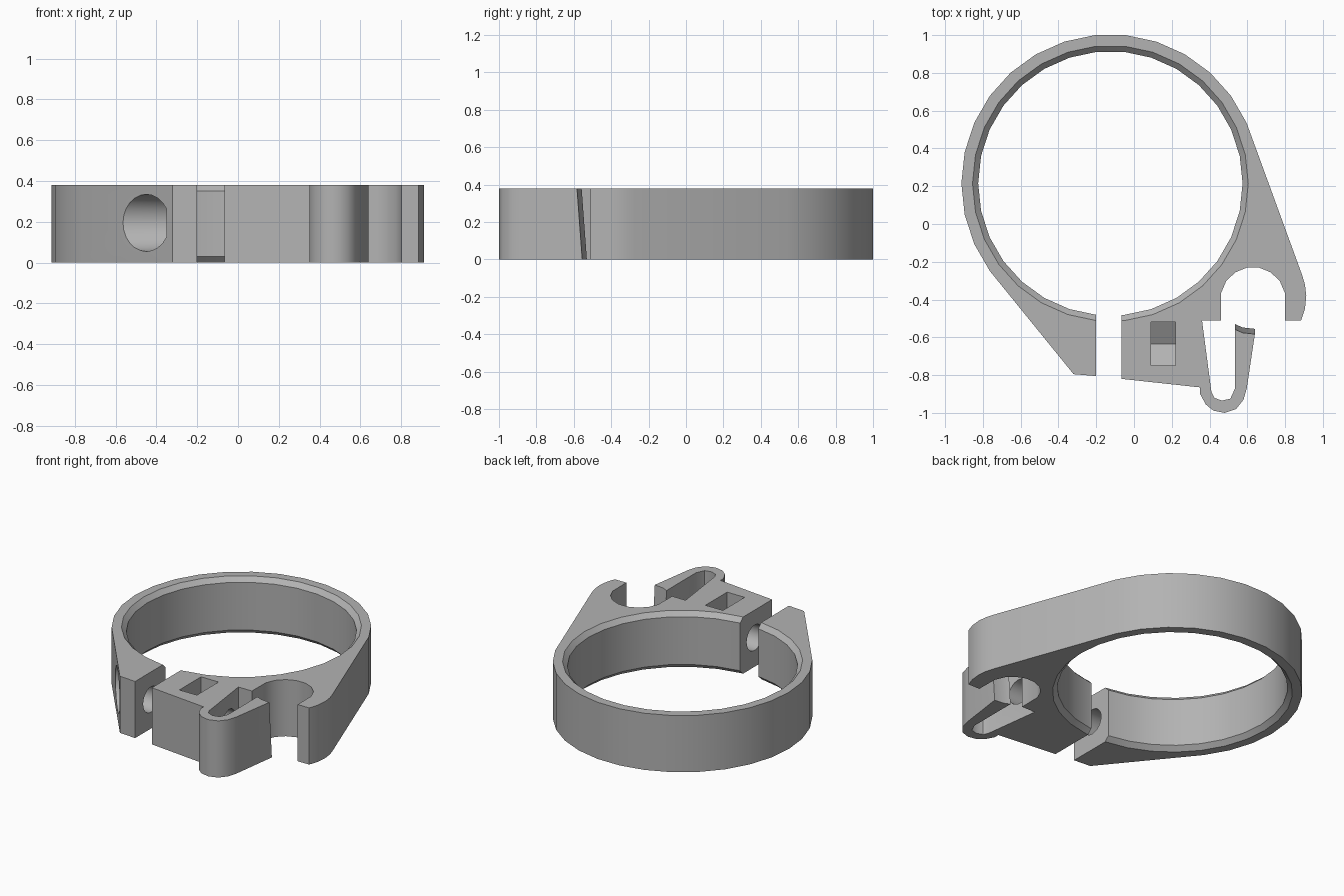
import bpy, bmesh, math
from mathutils import Matrix, Vector

if "Cube" in bpy.data.objects:
    bpy.data.objects.remove(bpy.data.objects["Cube"])

HEIGHT = 0.38
RING = Vector((-0.125, 0.215))     # ring centre
BOLT_Y, BOLT_Z = -0.635, 0.195     # clamp bolt axis, along x

grey = bpy.data.materials.new("mid grey")
grey.use_nodes = True
colour = (0.45, 0.45, 0.45, 1)
grey.diffuse_color = colour
grey.node_tree.nodes["Principled BSDF"].inputs["Base Color"].default_value = colour


def arc(centre, radius, start, end, steps):
    angles = [math.radians(start + (end - start) * i / steps) for i in range(steps + 1)]
    return [(centre[0] + radius * math.cos(a), centre[1] + radius * math.sin(a)) for a in angles]


def finish(bm, name):
    bmesh.ops.recalc_face_normals(bm, faces=bm.faces)
    mesh = bpy.data.meshes.new(name)
    bm.to_mesh(mesh)
    bm.free()
    mesh.materials.append(grey)
    obj = bpy.data.objects.new(name, mesh)
    bpy.context.collection.objects.link(obj)
    return obj


def loft(name, rings):
    """Closed solid through equal-length rings of 3D points."""
    bm = bmesh.new()
    loops = [[bm.verts.new(p) for p in ring] for ring in rings]
    for a, b in zip(loops, loops[1:]):
        for i in range(len(a)):
            j = (i + 1) % len(a)
            bm.faces.new((a[i], a[j], b[j], b[i]))
    bm.faces.new(loops[0])
    bm.faces.new(loops[-1])
    return finish(bm, name)


def x_prism(name, outline, x0, x1):
    return loft(name, [[(x, y, z) for y, z in outline] for x in (x0, x1)])


def cut(target, cutter):
    mod = target.modifiers.new(cutter.name, 'BOOLEAN')
    mod.operation, mod.solver, mod.object = 'DIFFERENCE', 'EXACT', cutter
    bpy.context.view_layer.objects.active = target
    bpy.ops.object.modifier_apply(modifier=mod.name)
    bpy.data.objects.remove(cutter)


# Clamp outline: ring back, clamp ears, spring clip, cable cradle, hooked end
tip = [(0.64, -0.555), (0.575, -0.548), (0.535, -0.53)]
before_tip = arc(RING, 0.789, 24, 216, 16) + [
    (-0.32, -0.795), (-0.2, -0.805), (-0.065, -0.82), (0.35, -0.865),
    (0.35, -0.9), (0.38, -0.955), (0.42, -0.988), (0.48, -1.0),
    (0.54, -0.98), (0.58, -0.93), (0.597, -0.87)]
after_tip = [
    (0.535, -0.87), (0.51, -0.925), (0.465, -0.935), (0.425, -0.92), (0.41, -0.89),
    (0.36, -0.51), (0.46, -0.51)] + arc((0.63, -0.4), 0.172, 168, 12, 7) + [
    (0.8, -0.51), (0.885, -0.51), (0.905, -0.45), (0.912, -0.38), (0.905, -0.32), (0.89, -0.27)]


def level(z, tip_shift):
    points = before_tip + [(x, y - tip_shift) for x, y in tip] + after_tip
    return [(x, y, z) for x, y in points]


clamp = loft("ring_clamp", [level(0, 0), level(HEIGHT, 0.028)])

# Bore with a chamfer at both rims
bore = [(0.76, -0.03), (0.73, 0), (0.7, 0.03), (0.7, HEIGHT - 0.03), (0.73, HEIGHT), (0.76, HEIGHT + 0.03)]
cut(clamp, loft("bore_cutter", [[(x, y, z) for x, y in arc(RING, r, 0, 348, 29)] for r, z in bore]))

# Gap between the clamp ears
gap = [(-1.2, -0.2), (-0.2, -0.2), (-0.2, 0.6), (-1.2, 0.6)]
cut(clamp, x_prism("gap_cutter", gap, -0.2, -0.065))

# Bolt hole through both ears, and the bolt head recess in the sloping side
axis = (BOLT_Y, BOLT_Z)
cut(clamp, x_prism("bolt_hole_cutter", arc(axis, 0.085, 0, 345, 23), -0.5, 0.48))
cut(clamp, x_prism("head_recess_cutter", arc(axis, 0.14, 0, 345, 23), -0.9, -0.35))

# Nut pocket: open at the top, pointed hexagon floor
half = 0.115
slope = half / math.sqrt(3)
pocket = [(BOLT_Y - half, 0.6), (BOLT_Y - half, BOLT_Z - slope), (BOLT_Y, BOLT_Z - 2 * slope),
          (BOLT_Y + half, BOLT_Z - slope), (BOLT_Y + half, 0.6)]
cut(clamp, x_prism("nut_pocket_cutter", pocket, 0.09, 0.22))

# Smooth curved walls, crisp edges
bpy.ops.object.select_all(action='DESELECT')
clamp.select_set(True)
bpy.context.view_layer.objects.active = clamp
bpy.ops.object.shade_smooth_by_angle(angle=math.radians(35))
